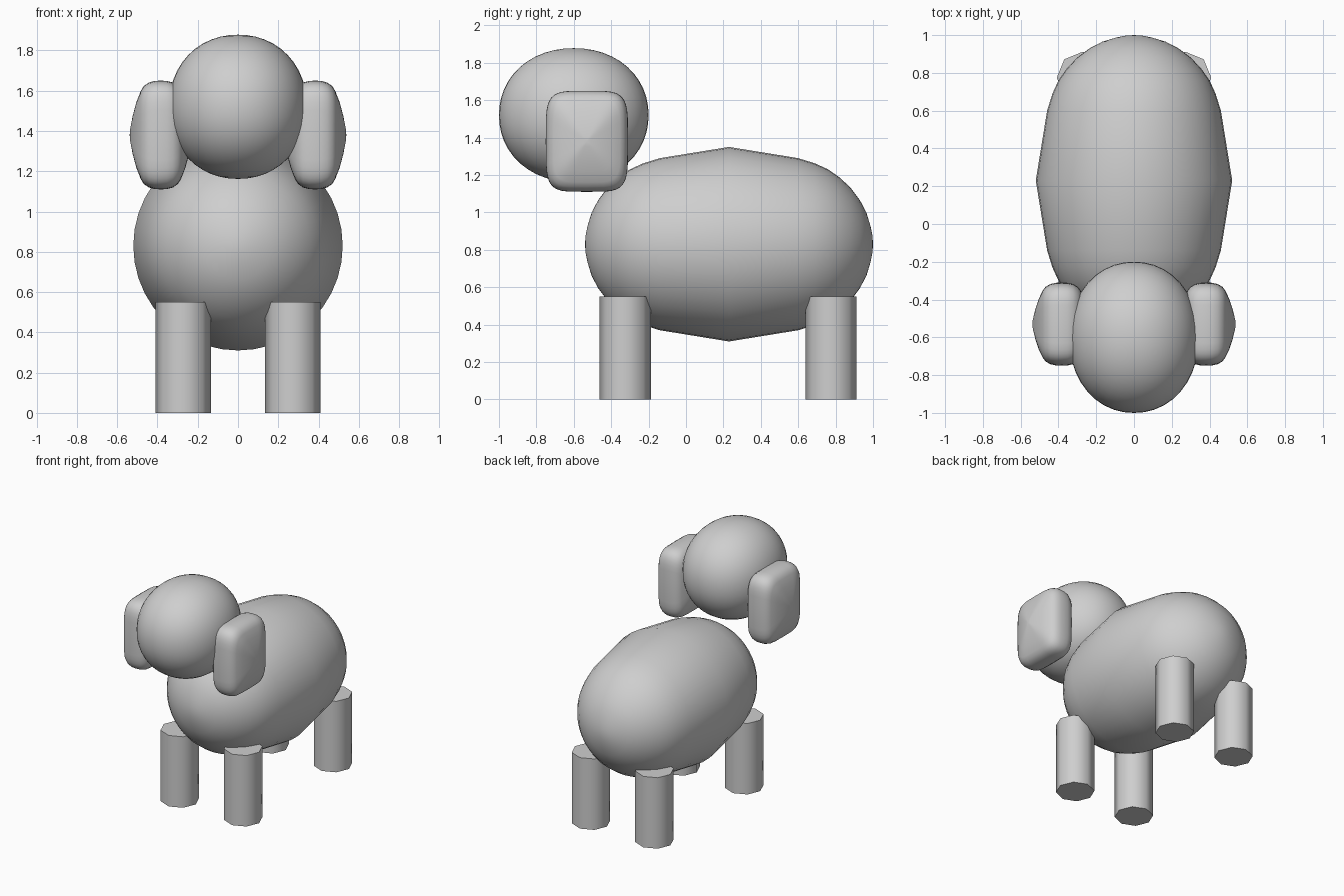
import bpy, bmesh, math
from mathutils import Vector

if "Cube" in bpy.data.objects:
    bpy.data.objects.remove(bpy.data.objects["Cube"])

grey = bpy.data.materials.new("plain grey")
grey.diffuse_color = (0.62, 0.62, 0.62, 1)
grey.use_nodes = True
grey.node_tree.nodes["Principled BSDF"].inputs["Base Color"].default_value = grey.diffuse_color


def finish(name, bm, angle=180):
    bmesh.ops.recalc_face_normals(bm, faces=bm.faces)
    mesh = bpy.data.meshes.new(name)
    bm.to_mesh(mesh)
    bm.free()
    mesh.materials.append(grey)
    obj = bpy.data.objects.new(name, mesh)
    bpy.context.collection.objects.link(obj)
    bpy.ops.object.select_all(action='DESELECT')
    obj.select_set(True)
    bpy.context.view_layer.objects.active = obj
    bpy.ops.object.shade_smooth_by_angle(angle=math.radians(angle))
    return obj


def loft(name, stations, point, count):
    """Skin rings of points between two closing tips."""
    bm = bmesh.new()
    rings = []
    for t, s in stations:
        if s == 0:
            rings.append([bm.verts.new(point(t, 0, 0))] * count)
        else:
            rings.append([bm.verts.new(point(t, s, 2 * math.pi * i / count))
                          for i in range(count)])
    for a, b in zip(rings, rings[1:]):
        for i in range(count):
            j = (i + 1) % count
            quad = list(dict.fromkeys((a[i], a[j], b[j], b[i])))
            bm.faces.new(quad)
    return finish(name, bm)


def both_ways(half):
    """Mirror a half profile (widest station first) along its axis."""
    return [(-t, s) for t, s in reversed(half)] + [p for p in half if p[0] > 0]


# Barrel body, widest at the middle with rounded ends
body_half = [(0, .52), (.37, .46), (.46, .432), (.53, .40), (.59, .358), (.65, .302),
             (.70, .235), (.735, .168), (.757, .095), (.767, .045), (.77, 0)]
loft("body", both_ways(body_half),
     lambda t, r, a: (r * math.cos(a), .23 + t, .83 + r * math.sin(a)), 40)

# Slightly squared round head
bm = bmesh.new()
bmesh.ops.create_uvsphere(bm, u_segments=40, v_segments=24, radius=1)
for v in bm.verts:
    n = (abs(v.co.x) ** 2.1 + abs(v.co.y) ** 2.1 + abs(v.co.z) ** 2.1) ** (1 / 2.1)
    p = v.co / n
    v.co = Vector((p.x * .343, p.y * .4 - .6, p.z * .358 + 1.52))
finish("head", bm)

# Hanging ears: rounded rectangles that swell towards the middle
ear_half = [(0, 1), (.03, .995), (.06, .965), (.085, .90), (.10, .81),
            (.122, .6), (.14, .35), (.153, .1), (.155, 0)]


def squared(c):
    return math.copysign(abs(c) ** .42, c)


for side, x in (("left", -.383), ("right", .383)):
    loft(side + "_ear", both_ways(ear_half),
         lambda t, s, a: (x + t, -.53 + .22 * s * squared(math.cos(a)),
                          1.38 + .27 * s * squared(math.sin(a))), 40)

# Eight-sided legs
for end, y in (("front", -.325), ("back", .775)):
    for side, x in (("left", -.272), ("right", .272)):
        bm = bmesh.new()
        bmesh.ops.create_cone(bm, cap_ends=True, segments=8, radius1=.137,
                              radius2=.137, depth=.55)
        bmesh.ops.translate(bm, verts=bm.verts, vec=(x, y, .275))
        finish(f"{end}_{side}_leg", bm, 50)
